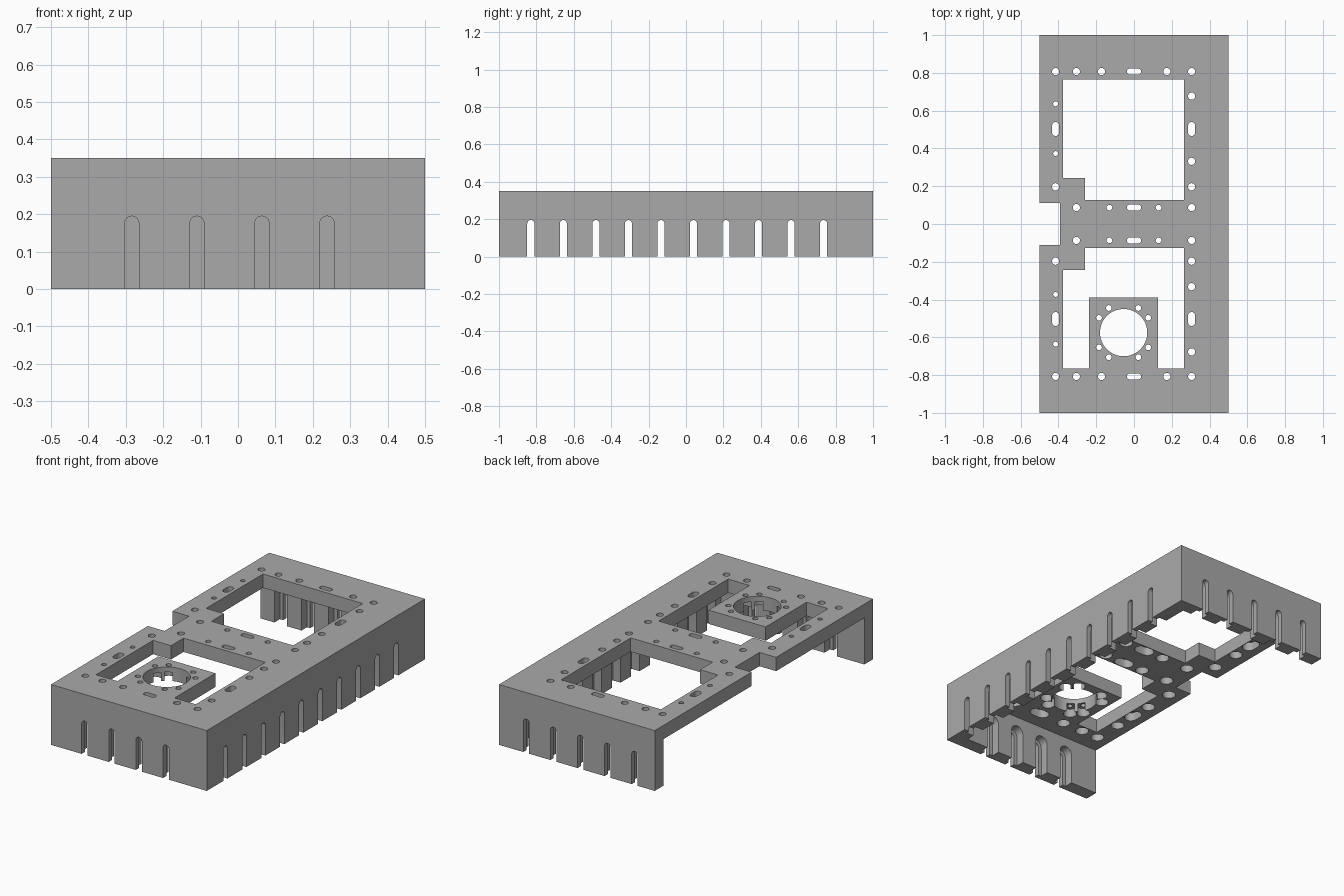
import bpy, bmesh
from math import pi, cos, sin, radians
from mathutils import Matrix, Vector

cube = bpy.data.objects.get("Cube")
if cube:
    bpy.data.objects.remove(cube, do_unlink=True)

HEIGHT, THICK, RECESS = 0.35, 0.08, 0.05
HOLE, SMALL, HEAD = 0.019, 0.013, 0.036
PLATE_Z = HEIGHT - THICK

# Local (u, v, depth) mapped to world for each cutting direction
ALONG_Z = Matrix.Identity(4)
ALONG_Y = Matrix(((1, 0, 0, 0), (0, 0, 1, 0), (0, 1, 0, 0), (0, 0, 0, 1)))
ALONG_X = Matrix(((0, 0, 1, 0), (1, 0, 0, 0), (0, 1, 0, 0), (0, 0, 0, 1)))


def prism(bm, points, low, high, frame=ALONG_Z):
    """Extrude a flat outline between two depths."""
    rings = [[bm.verts.new(frame @ Vector((u, v, d))) for u, v in points]
             for d in (low, high)]
    bm.faces.new(rings[0])
    bm.faces.new(rings[1])
    n = len(points)
    for i in range(n):
        j = (i + 1) % n
        bm.faces.new((rings[0][i], rings[0][j], rings[1][j], rings[1][i]))


def rect(x0, x1, y0, y1):
    return [(x0, y0), (x1, y0), (x1, y1), (x0, y1)]


def stadium(u, v, radius, du=0.0, dv=0.0, steps=12):
    """Rounded slot outline; a circle when both half lengths are zero."""
    start = -pi / 2 if du else 0.0
    points = []
    for side in (1, -1):
        base = start + (0 if side == 1 else pi)
        last = steps + 1 if (du or dv) else steps
        for i in range(last):
            a = base + pi * i / steps
            points.append((u + side * du + radius * cos(a),
                           v + side * dv + radius * sin(a)))
    return points


def make_object(name, bm):
    bmesh.ops.recalc_face_normals(bm, faces=bm.faces)
    mesh = bpy.data.meshes.new(name)
    bm.to_mesh(mesh)
    bm.free()
    obj = bpy.data.objects.new(name, mesh)
    bpy.context.collection.objects.link(obj)
    return obj


def cut(body, bm):
    """Subtract the cutter, then discard it."""
    cutter = make_object("cutter", bm)
    cutter.hide_render = True
    mod = body.modifiers.new("cut", 'BOOLEAN')
    mod.operation, mod.solver, mod.object = 'DIFFERENCE', 'EXACT', cutter
    mod.use_self = True
    bpy.context.view_layer.objects.active = body
    bpy.ops.object.modifier_apply(modifier=mod.name)
    bpy.data.objects.remove(cutter, do_unlink=True)


# Top plate with three walls, open below and on one long side
bm = bmesh.new()
prism(bm, rect(-0.5, 0.5, -1, 1), 0, HEIGHT)
frame_body = make_object("mounting_frame", bm)
bm = bmesh.new()
prism(bm, rect(-0.6, 0.5 - THICK, -1 + THICK, 1 - THICK), -0.1, PLATE_Z)
cut(frame_body, bm)

# Window openings, bore and side notch
bm = bmesh.new()
L, R, IN, OUT = -0.375, 0.265, 0.128, 0.765
prism(bm, [(L, 0.243), (-0.26, 0.243), (-0.26, IN), (R, IN), (R, OUT), (L, OUT)],
      0.2, 0.4)
prism(bm, [(L, -0.243), (-0.26, -0.243), (-0.26, -IN), (R, -IN), (R, -OUT),
           (0.128, -OUT), (0.128, -0.39), (-0.238, -0.39), (-0.238, -OUT),
           (L, -OUT)], 0.2, 0.4)
prism(bm, rect(-0.6, -0.393, -0.112, 0.112), 0.2, 0.4)
BORE = (-0.055, -0.575)
prism(bm, stadium(*BORE, 0.125, steps=32), 0.2, 0.4)
cut(frame_body, bm)

# Screw holes: x, y, radius, half lengths of the elongated ones
holes = []
for s in (1, -1):
    for x in (-0.415, -0.305, -0.172, 0.174, 0.305):
        holes.append((x, s * 0.807, HOLE, 0, 0))
    for y in (0.677, 0.332, 0.197, 0.087):
        holes.append((0.305, s * y, HOLE, 0, 0))
    for y in (0.636, 0.373):
        holes.append((-0.415, s * y, SMALL, 0, 0))
    holes += [(-0.415, s * 0.197, HOLE, 0, 0), (-0.305, s * 0.087, HOLE, 0, 0)]
    holes += [(x, s * 0.087, 0.015, 0, 0) for x in (-0.13, 0.13)]
    holes += [(0, s * y, 0.016, 0.022, 0) for y in (0.807, 0.087)]
    holes += [(x, s * 0.503, HOLE, 0, 0.018) for x in (-0.415, 0.305)]
for quarter in range(4):
    for offset in (31, 59):
        a = radians(quarter * 90 + offset)
        holes.append((BORE[0] + 0.152 * cos(a), BORE[1] + 0.152 * sin(a), 0.015, 0, 0))

# Wall slots: centre, wall frame, outer depth, inner depth
slots = [(-0.284 + 0.174 * i, ALONG_Y, -1, -1 + THICK) for i in range(4)]
slots += [(-0.371 + 0.174 * i, ALONG_Y, 1, 1 - THICK) for i in range(5)]
slots += [(-0.83 + 0.174 * i, ALONG_X, 0.5, 0.5 - THICK) for i in range(10)]

through, recesses = bmesh.new(), bmesh.new()
for x, y, r, du, dv in holes:
    prism(through, stadium(x, y, r, du, dv), 0.2, 0.4)
    prism(recesses, stadium(x, y, HEAD, du, dv), 0.2, PLATE_Z + RECESS)
for u, frame, outer, inner in slots:
    sign = 1 if outer > 0 else -1
    prism(through, stadium(u, 0.026, 0.019, 0, 0.15),
          outer + sign * 0.05, inner - sign * 0.05, frame)
    prism(recesses, stadium(u, 0.026, 0.04, 0, 0.15),
          inner - sign * 0.02, inner + sign * RECESS, frame)
# Slots run out through the lower edge of the walls
for bm in (through, recesses):
    for v in bm.verts:
        if v.co.z < 0.026:
            v.co.z -= 0.1
cut(frame_body, recesses)
cut(frame_body, through)

# Single grey finish
grey = bpy.data.materials.new("plain_grey")
grey.use_nodes = True
colour = (0.4, 0.4, 0.4, 1)
grey.diffuse_color = colour
grey.node_tree.nodes["Principled BSDF"].inputs["Base Color"].default_value = colour
frame_body.data.materials.clear()
frame_body.data.materials.append(grey)
for face in frame_body.data.polygons:
    face.material_index = 0

bpy.ops.object.select_all(action='DESELECT')
frame_body.select_set(True)
bpy.context.view_layer.objects.active = frame_body
bpy.ops.object.shade_smooth_by_angle(angle=radians(30))
